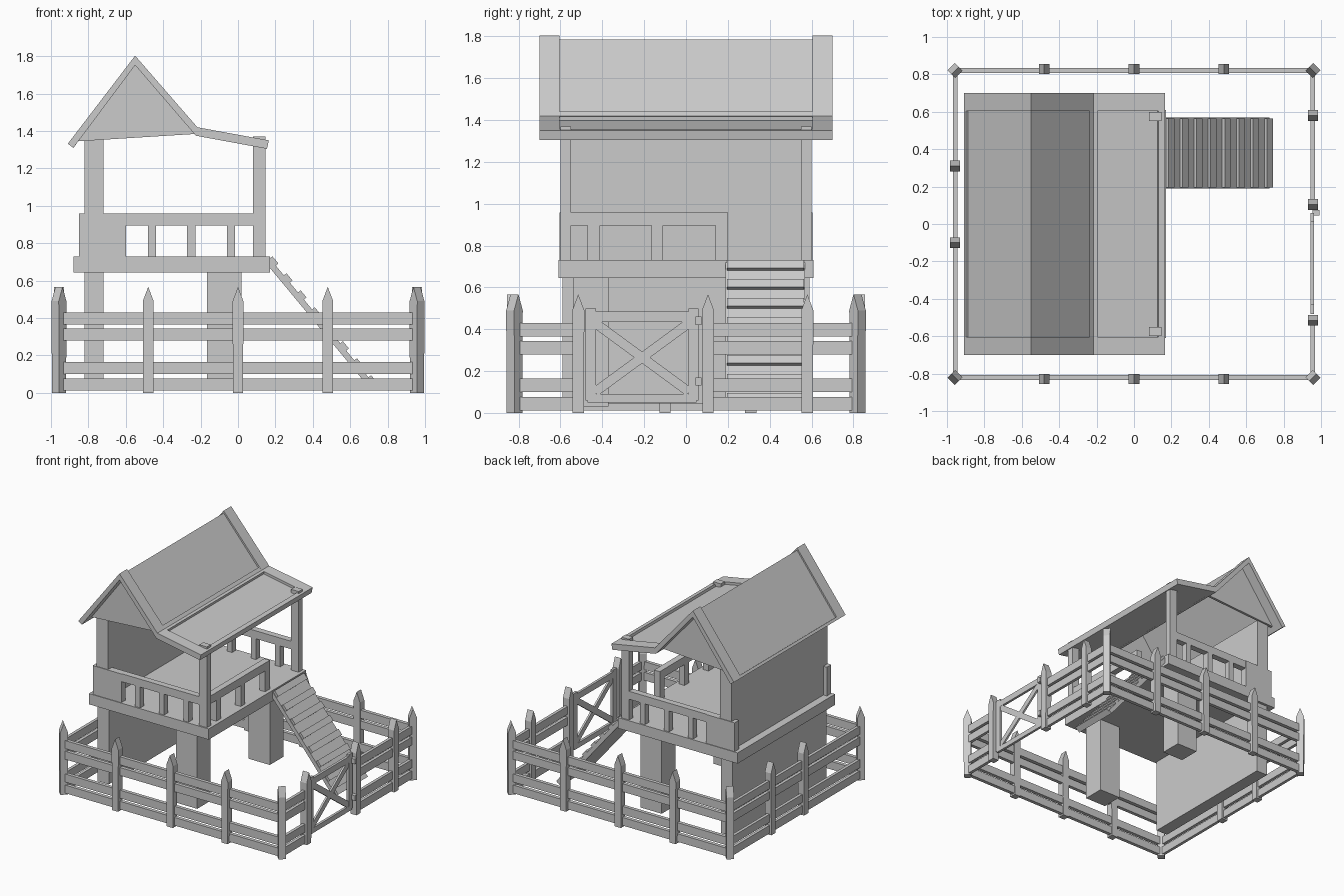
import bpy, bmesh, math
from mathutils import Vector, Matrix

if "Cube" in bpy.data.objects:
    bpy.data.objects.remove(bpy.data.objects["Cube"])


def finish(name, bm):
    bmesh.ops.recalc_face_normals(bm, faces=bm.faces)
    me = bpy.data.meshes.new(name)
    bm.to_mesh(me)
    bm.free()
    ob = bpy.data.objects.new(name, me)
    bpy.context.collection.objects.link(ob)
    return ob


def box(name, x, y, z):
    """Box from (min, max) ranges."""
    bm = bmesh.new()
    bmesh.ops.create_cube(bm, size=1)
    for v in bm.verts:
        v.co = Vector([(r[0] + r[1]) / 2 + c * (r[1] - r[0]) for c, r in zip(v.co, (x, y, z))])
    return finish(name, bm)


def prism(name, pts, y0, y1, matrix=Matrix()):
    """Extrude an (x, z) outline along y."""
    bm = bmesh.new()
    face = bm.faces.new([bm.verts.new((x, y0, z)) for x, z in pts])
    ext = bmesh.ops.extrude_face_region(bm, geom=[face])["geom"]
    bmesh.ops.translate(bm, vec=(0, y1 - y0, 0),
                        verts=[g for g in ext if isinstance(g, bmesh.types.BMVert)])
    bm.transform(matrix)
    return finish(name, bm)


def bar(name, a, b, x, width):
    """Slanted bar in the y-z plane between points a and b."""
    a, b = Vector(a), Vector(b)
    n = Vector((a.y - b.y, b.x - a.x)).normalized() * width / 2
    turn = Matrix.Rotation(math.pi / 2, 4, 'Z')
    return prism(name, [a + n, b + n, b - n, a - n], -x[1], -x[0], turn)


# Fence posts with wedge-shaped tips
def post(name, x, y, angle):
    m = Matrix.Translation((x, y, 0)) @ Matrix.Rotation(math.radians(angle), 4, 'Z')
    prism(name, [(-.027, 0), (.027, 0), (.029, .49), (0, .567), (-.029, .49)], -.027, .027, m)


FX, FY = .957, .82
for sx in (-1, 1):
    for sy in (-1, 1):
        post("corner_post", sx * FX, sy * FY, 45 * sx * sy)
for x in (-.48, 0, .48):
    for s in (-1, 1):
        post("fence_post", x, s * (FY + .008), 0)
for x, y in ((-FX, -.1), (-FX, .31), (FX, -.515), (FX, .105), (FX, .58)):
    post("side_post", x, y, 90)

# Fence rails, leaving the gate opening
for z in (.012, .1, .28, .365):
    h = (z, z + .064)
    for s in (-1, 1):
        box("long_rail", (-.94, .94), (s * FY - .014, s * FY + .014), h)
    box("left_rail", (-FX - .012, -FX + .012), (-.8, .8), h)
    for y in ((-.8, -.515), (.105, .8)):
        box("right_rail", (FX - .012, FX + .012), y, h)

# Gate with cross brace and hinges
gx = (.943, .963)
for y in ((-.48, -.43), (.012, .06)):
    box("gate_stile", gx, y, (.06, .5))
for z in ((.05, .09), (.435, .485)):
    box("gate_bar", gx, (-.47, .05), z)
bar("gate_brace", (-.435, .1), (.015, .43), (.945, .96), .045)
bar("gate_brace", (-.435, .43), (.015, .1), (.947, .962), .045)
for z in (.15, .44):
    box("gate_hinge", (.955, .993), (.045, .075), (z - .02, z + .02))

# Supports, wall and platform
for s in (-1, 1):
    y = sorted((s * .37, s * .54))
    box("support_leg", (-.165, .02), y, (.03, .66))
box("lower_wall", (-.82, -.72), (-.59, .59), (.045, .66))
box("upper_wall", (-.82, -.72), (-.6, .6), (.72, 1.36))
box("platform", (-.88, .17), (-.61, .61), (.645, .73))

# Porch posts, railings and gable panels on both ends
for s in (-1, 1):
    y = sorted((s * .55, s * .6))
    box("porch_post", (.08, .147), y, (.72, 1.37))
    box("end_top_rail", (-.61, .09), y, (.895, .958))
    box("end_rail_panel", (-.85, -.6), sorted((s * .55, s * .605)), (.72, .958))
    for x in (-.46, -.25, -.037):
        box("end_baluster", (x - .022, x + .022), y, (.72, .9))
    prism("gable_panel", [(-.86, 1.345), (-.55, 1.765), (-.22, 1.385)], s * .595, s * .615)

# Railing beside the ladder
box("side_top_rail", (.09, .14), (-.56, .2), (.895, .958))
for y in ((-.47, -.41), (-.165, -.11), (.14, .2)):
    box("side_baluster", (.09, .14), y, (.72, .9))

# Roof: recessed panels, raised end boards and eave trims
under = [(.155, 1.305), (-.225, 1.375), (-.55, 1.752), (-.88, 1.31)]
upper = [(-.91, 1.332), (-.55, 1.803), (-.217, 1.42), (.165, 1.35)]
panel = [(-.9, 1.325), (-.55, 1.785), (-.221, 1.402), (.16, 1.33)]
prism("roof_panels", panel + under, -.61, .61)
for s in (-1, 1):
    prism("roof_end_board", upper + under, s * .605, s * .7)
prism("left_eave_trim", [(-.88, 1.31), (-.91, 1.332), (-.897, 1.349), (-.867, 1.327)], -.605, .605)
prism("right_eave_trim", [(.155, 1.305), (.165, 1.35), (.13, 1.356), (.12, 1.311)], -.605, .605)
prism("valley_trim", [(-.235, 1.385), (-.237, 1.441), (-.217, 1.42), (-.195, 1.416), (-.2, 1.37)],
      -.605, .605)

# Sloping ladder board with cleats
top, foot = Vector((.165, .725)), Vector((.725, .05))
d = (foot - top).normalized()
n = Vector((-d.y, d.x))
prism("ladder_board", [top, foot, foot - n * .032, top - n * .032], .19, .57)
for i in range(8):
    a = top + d * (.008 + i * .118)
    if (a - top).length < .84:
        b = a + d * .05
        prism("ladder_cleat", [a - n * .005, b - n * .005, b + n * .018, a + n * .018], .195, .565)
